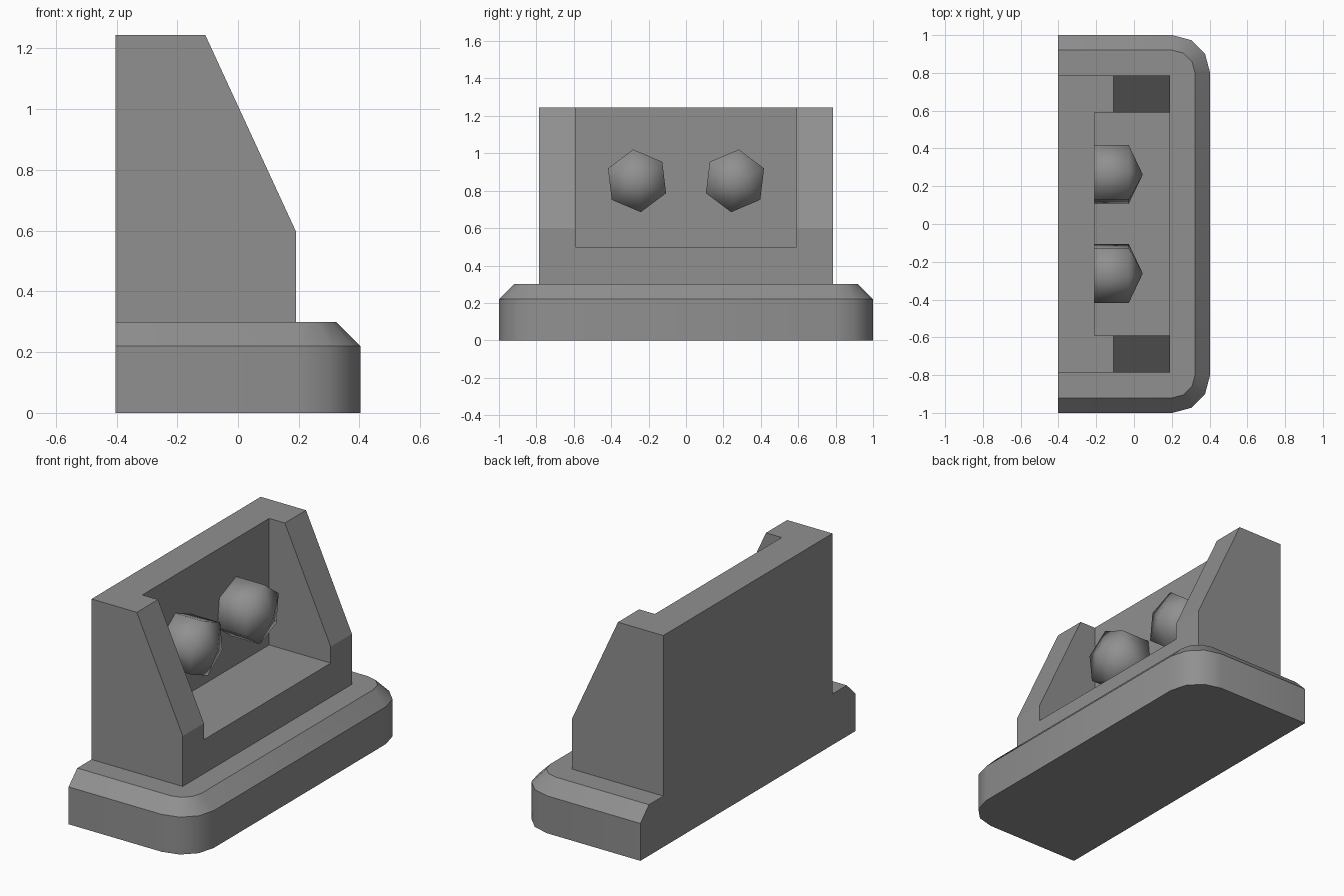
import bpy
import bmesh
from math import cos, sin, radians
from mathutils import Matrix, Vector

if "Cube" in bpy.data.objects:
    bpy.data.objects.remove(bpy.data.objects["Cube"], do_unlink=True)

BACK = -0.403

grey = bpy.data.materials.new("mid_grey")
grey.use_nodes = True
grey.diffuse_color = (0.28, 0.28, 0.28, 1)
grey.node_tree.nodes["Principled BSDF"].inputs["Base Color"].default_value = grey.diffuse_color


def finish(name, bm, smooth_angle=None):
    bmesh.ops.recalc_face_normals(bm, faces=bm.faces)
    mesh = bpy.data.meshes.new(name)
    bm.to_mesh(mesh)
    bm.free()
    mesh.materials.append(grey)
    obj = bpy.data.objects.new(name, mesh)
    bpy.context.collection.objects.link(obj)
    bpy.ops.object.select_all(action="DESELECT")
    obj.select_set(True)
    bpy.context.view_layer.objects.active = obj
    if smooth_angle:
        bpy.ops.object.shade_smooth_by_angle(angle=radians(smooth_angle))
    return obj


def loft(rings):
    """Closed solid through rings of points."""
    bm = bmesh.new()
    loops = [[bm.verts.new(p) for p in ring] for ring in rings]
    bm.faces.new(loops[0])
    bm.faces.new(loops[-1])
    for low, high in zip(loops, loops[1:]):
        for i in range(len(low)):
            j = (i + 1) % len(low)
            bm.faces.new((low[i], low[j], high[j], high[i]))
    return bm


def prism(profile, half_width):
    """Side profile in x and z, extruded across y."""
    return loft([[(x, y, z) for x, z in profile] for y in (-half_width, half_width)])


# Plinth: two rounded front corners, chamfered top rim, flat back
def plinth_ring(z, inset):
    r = 0.2 - inset
    arc = [(0.203 + r * cos(radians(a)), 0.8 + r * sin(radians(a))) for a in (0, 30, 60, 90)]
    half = arc + [(BACK, 1 - inset)]
    return [(x, y, z) for x, y in half] + [(x, -y, z) for x, y in reversed(half)]


finish("plinth", loft([plinth_ring(0, 0), plinth_ring(0.22, 0), plinth_ring(0.3, 0.08)]), 35)

# Housing: sloped side walls around a recess open at the top and front
housing = finish("housing", prism(
    [(BACK, 0.3), (BACK, 1.245), (-0.108, 1.245), (0.191, 0.597), (0.191, 0.3)], 0.787))
cutter = finish("recess_cutter", prism([(-0.21, 0.5), (-0.21, 1.5), (0.5, 1.5), (0.5, 0.5)], 0.59))
cutter.hide_render = True
cut = housing.modifiers.new("recess", "BOOLEAN")
cut.operation = "DIFFERENCE"
cut.solver = "EXACT"
cut.object = cutter
bpy.context.view_layer.objects.active = housing
bpy.ops.object.modifier_apply(modifier=cut.name)
bpy.data.objects.remove(cutter, do_unlink=True)

# Knobs: six-sided smooth domes set into the recess wall, mirrored
for name, side in (("left_knob", 1), ("right_knob", -1)):
    bm = bmesh.new()
    bmesh.ops.create_uvsphere(bm, u_segments=6, v_segments=3, radius=0.195)
    for v in bm.verts:
        if abs(v.co.z) > 0.15:
            v.co.z *= 0.88
    axis_to_x = Matrix.Rotation(radians(90), 4, "Y")
    # Put one corner near the top, leaning slightly outwards
    corner = max((axis_to_x @ v.co for v in bm.verts), key=lambda p: p.z)
    lean = Vector((0, 1)).angle_signed(Vector((corner.y, corner.z)))
    turn = Matrix.Rotation(lean - radians(7) * side, 4, "X")
    place = Matrix.Translation((-0.125, 0.262 * side, 0.853))
    bmesh.ops.transform(bm, matrix=place @ turn @ axis_to_x, verts=bm.verts)
    finish(name, bm, 180)
